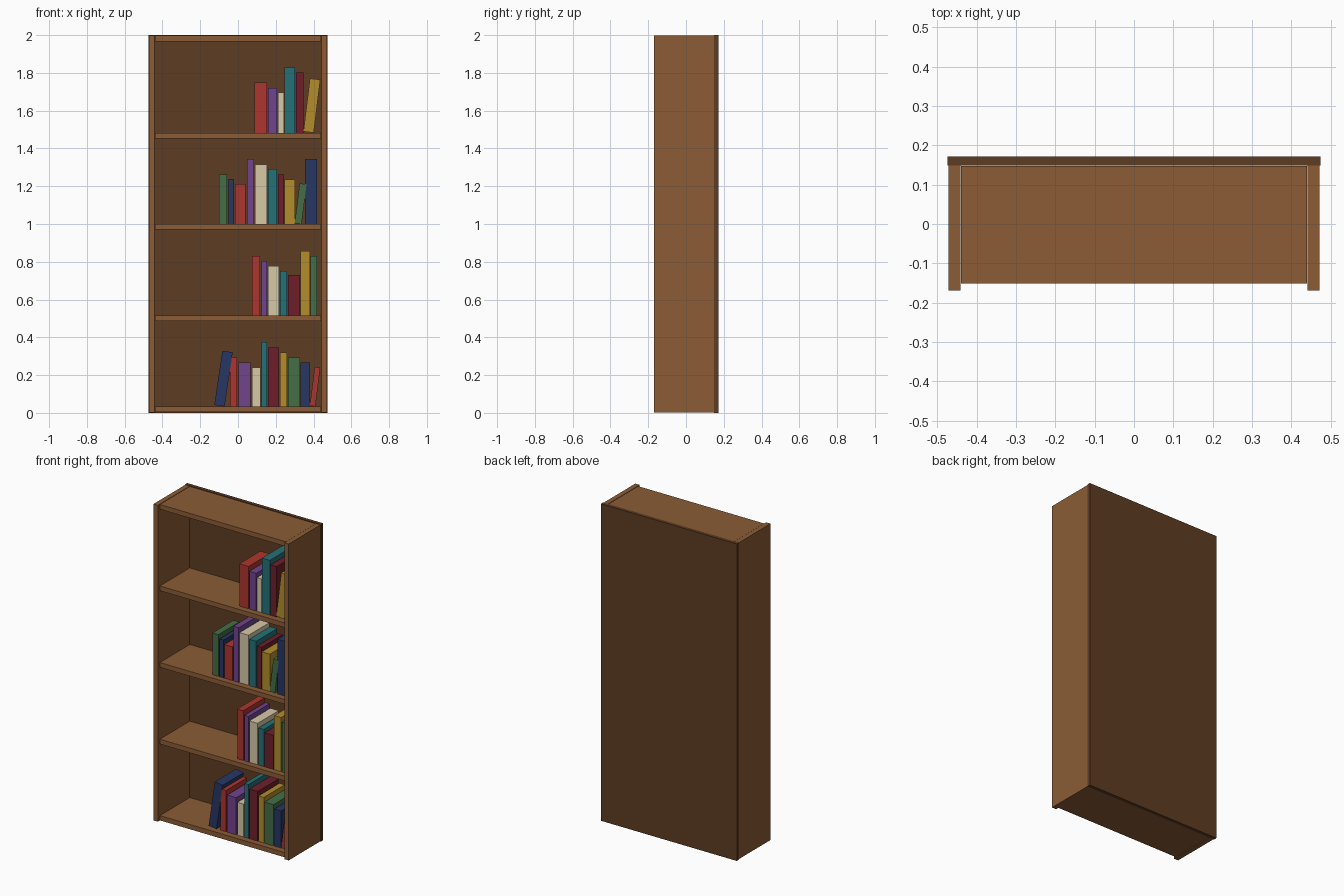
import bpy
from math import sin, cos, radians

if "Cube" in bpy.data.objects:
    bpy.data.objects.remove(bpy.data.objects["Cube"])


def paint(name, rgb):
    # sRGB bytes to linear diffuse colour
    m = bpy.data.materials.new(name)
    m.diffuse_color = [(c / 255) ** 2.2 for c in rgb] + [1]
    m.use_nodes = True
    m.node_tree.nodes["Principled BSDF"].inputs["Base Color"].default_value = m.diffuse_color
    return m


COLORS = {n: paint(n, c) for n, c in {
    "wood": (138, 93, 56), "dark_wood": (94, 62, 39), "red": (172, 56, 50),
    "purple": (112, 70, 140), "cream": (214, 200, 165), "teal": (42, 112, 118),
    "maroon": (110, 36, 46), "yellow": (178, 140, 48), "green": (70, 110, 72),
    "navy": (44, 58, 100)}.items()}


def box(name, color, x0, x1, y0, y1, z0, z1, lean=0):
    # a leaning box tips to the right about its lower right edge
    a = radians(lean)
    verts = []
    for y in (y0, y1):
        for x, z in ((x0, z0), (x1, z0), (x1, z1), (x0, z1)):
            dx, dz = x - x1, z - z0
            verts.append((x1 + dx * cos(a) + dz * sin(a), y,
                          z0 - dx * sin(a) + dz * cos(a)))
    faces = [(0, 1, 2, 3), (7, 6, 5, 4), (0, 4, 5, 1),
             (1, 5, 6, 2), (2, 6, 7, 3), (3, 7, 4, 0)]
    me = bpy.data.meshes.new(name)
    me.from_pydata(verts, [], faces)
    me.materials.append(COLORS[color])
    ob = bpy.data.objects.new(name, me)
    bpy.context.collection.objects.link(ob)
    return ob


# Case: back panel, two sides, five boards
box("back_panel", "dark_wood", -.474, .474, .149, .171, 0, 2)
box("left_side", "wood", -.472, -.4415, -.169, .149, .002, 1.998)
box("right_side", "wood", .4415, .472, -.169, .149, .002, 1.998)
TOPS = [.034, .516, 1.0, 1.483, 1.997]
for i, z in enumerate(TOPS):
    name = ["bottom_board", "shelf_1", "shelf_2", "shelf_3", "top_board"][i]
    box(name, "wood", -.4395, .4395, -.151, .147, z - .03, z)

# Books per shelf: colour, left, right, height, lean in degrees
BOOKS = [
    [("navy", -.126, -.071, .29, 8.5), ("red", -.042, -.005, .26, 0),
     ("purple", .003, .066, .234, 0), ("cream", .074, .119, .207, 0),
     ("teal", .124, .153, .34, 0), ("maroon", .158, .216, .313, 0),
     ("yellow", .222, .259, .287, 0), ("green", .264, .327, .26, 0),
     ("navy", .332, .38, .234, 0), ("red", .38, .41, .207, 7)],
    [("red", .074, .116, .314, 0), ("purple", .124, .153, .288, 0),
     ("cream", .158, .216, .261, 0), ("teal", .222, .259, .234, 0),
     ("maroon", .264, .327, .214, 0), ("yellow", .332, .38, .341, 0),
     ("green", .385, .417, .314, 0)],
    [("green", -.1, -.058, .263, 0), ("navy", -.05, -.021, .239, 0),
     ("red", -.016, .04, .212, 0), ("purple", .047, .084, .345, 0),
     ("cream", .09, .153, .316, 0), ("teal", .158, .206, .292, 0),
     ("maroon", .211, .243, .263, 0), ("yellow", .246, .301, .236, 0),
     ("green", .3, .337, .212, 7), ("navy", .354, .417, .345, 0)],
    [("red", .088, .153, .267, 0), ("purple", .158, .206, .238, 0),
     ("cream", .211, .243, .212, 0), ("teal", .246, .301, .345, 0),
     ("maroon", .306, .348, .318, 0), ("yellow", .346, .401, .283, 7)],
]
for s, row in enumerate(BOOKS):
    for n, (color, x0, x1, h, lean) in enumerate(row):
        box(f"book_{s + 1}_{n + 1}", color, x0, x1, -.113, .097,
            TOPS[s], TOPS[s] + h, lean)
